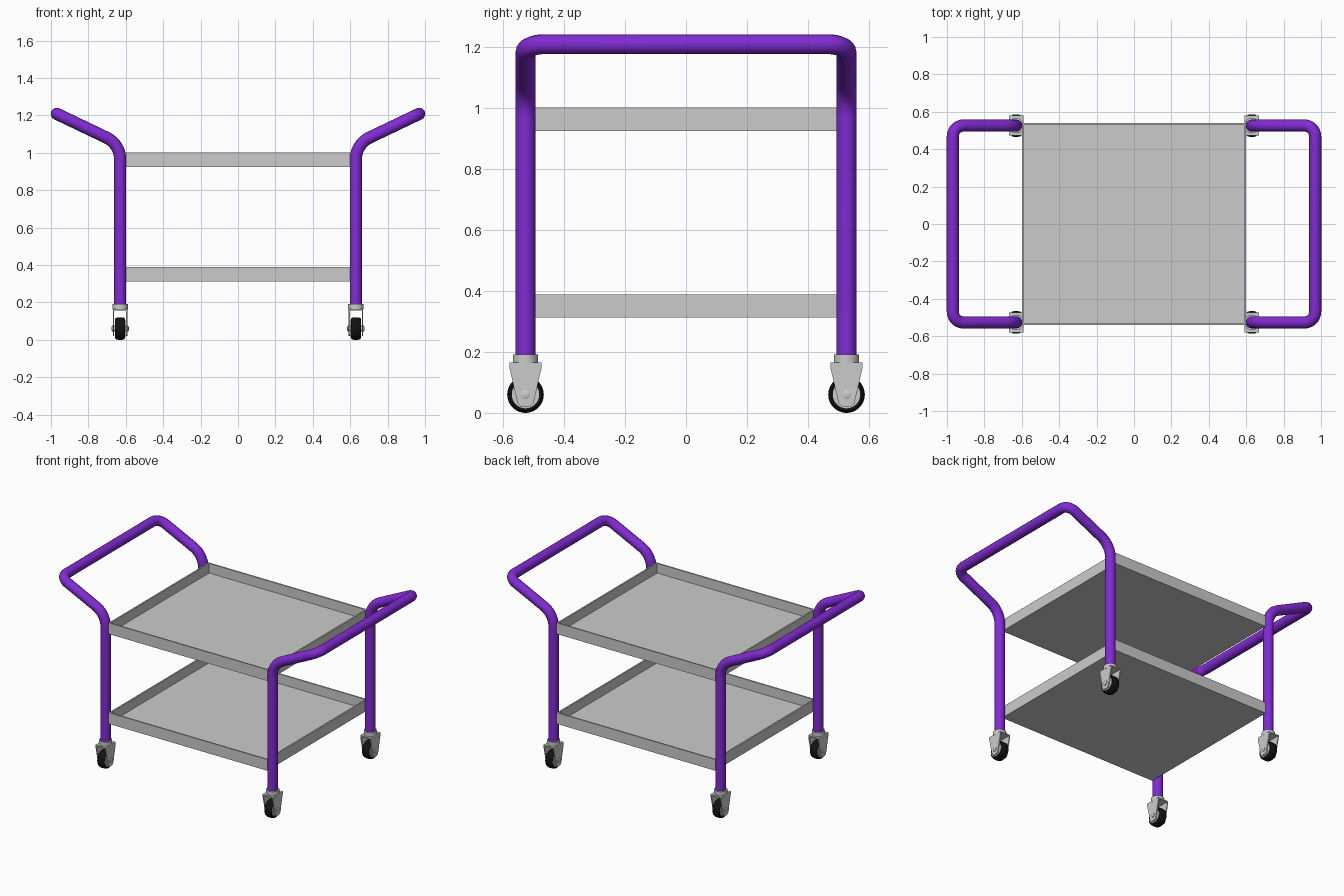
import bpy, bmesh, math
from mathutils import Vector

if "Cube" in bpy.data.objects:
    bpy.data.objects.remove(bpy.data.objects["Cube"])

TUBE_R, LEG_X, LEG_Y = 0.0325, 0.63, 0.526


def material(name, color):
    m = bpy.data.materials.new(name)
    m.diffuse_color = (*color, 1)
    m.use_nodes = True
    m.node_tree.nodes["Principled BSDF"].inputs["Base Color"].default_value = m.diffuse_color
    return m


purple = material("purple_paint", (0.22, 0.024, 0.65))
black = material("black_rubber", (0.006, 0.006, 0.006))


def finish(name, bm, mat=None, smooth=True):
    bmesh.ops.recalc_face_normals(bm, faces=bm.faces)
    mesh = bpy.data.meshes.new(name)
    bm.to_mesh(mesh)
    bm.free()
    if mat:
        mesh.materials.append(mat)
    obj = bpy.data.objects.new(name, mesh)
    bpy.context.collection.objects.link(obj)
    if smooth:
        smooth_edges(obj)
    return obj


def smooth_edges(obj):
    bpy.ops.object.select_all(action='DESELECT')
    obj.select_set(True)
    bpy.context.view_layer.objects.active = obj
    bpy.ops.object.shade_smooth_by_angle(angle=math.radians(35))


def fillet(points, radii, steps=10):
    """Round the inner corners of a polyline with true arcs."""
    pts = [Vector(p) for p in points]
    out = [pts[0]]
    for i in range(1, len(pts) - 1):
        c, r = pts[i], radii[i - 1]
        a, b = (pts[i - 1] - c).normalized(), (pts[i + 1] - c).normalized()
        half = a.angle(b) / 2
        centre = c + (a + b).normalized() * (r / math.sin(half))
        t = r / math.tan(half)
        u, v = c + a * t - centre, c + b * t - centre
        w = u.angle(v)
        for k in range(steps + 1):
            f = k / steps
            out.append(centre + (u * math.sin((1 - f) * w) + v * math.sin(f * w)) / math.sin(w))
    return out + [pts[-1]]


def tube(name, path, mat):
    cu = bpy.data.curves.new(name, 'CURVE')
    cu.dimensions = '3D'
    cu.bevel_depth = TUBE_R
    cu.bevel_resolution = 6
    cu.use_fill_caps = True
    sp = cu.splines.new('POLY')
    sp.points.add(len(path) - 1)
    for p, co in zip(sp.points, path):
        p.co = (*co, 1)
    cu.materials.append(mat)
    obj = bpy.data.objects.new(name, cu)
    bpy.context.collection.objects.link(obj)
    bpy.ops.object.select_all(action='DESELECT')
    obj.select_set(True)
    bpy.context.view_layer.objects.active = obj
    bpy.ops.object.convert(target='MESH')
    smooth_edges(bpy.context.object)


def lathe_x(name, profile, mat=None, segs=40):
    """Spin a closed (x, radius) profile around the x axis."""
    bm = bmesh.new()
    rings = [[bm.verts.new((x, r * math.cos(a), r * math.sin(a))) for x, r in profile]
             for a in (2 * math.pi * i / segs for i in range(segs))]
    n = len(profile)
    for i in range(segs):
        p, q = rings[i], rings[(i + 1) % segs]
        for j in range(n - 1):
            bm.faces.new((p[j], p[j + 1], q[j + 1], q[j]))
    for j in (0, n - 1):
        bm.faces.new([ring[j] for ring in rings])
    return finish(name, bm, mat)


# Bent tube frames: two legs and a handle on each end
for side, sx in (("left", -1), ("right", 1)):
    foot, knee, grip = (sx * LEG_X, 0.188), (sx * LEG_X, 1.046), (sx * 0.969, 1.208)
    path = [(x, -LEG_Y, z) for x, z in (foot, knee, grip)]
    path += [(x, LEG_Y, z) for x, z in (grip, knee, foot)]
    tube(side + "_leg_and_handle_frame", fillet(path, (0.13, 0.06, 0.06, 0.13)), purple)

# Shallow open trays
for name, z0, z1 in (("lower_tray", 0.312, 0.388), ("upper_tray", 0.924, 1.0)):
    bm = bmesh.new()
    bmesh.ops.create_cube(bm, size=1)
    for v in bm.verts:
        v.co = (v.co.x * 1.196, v.co.y * 1.078, z0 if v.co.z < 0 else z1)
    bm.normal_update()
    top = max(bm.faces, key=lambda f: f.calc_center_median().z)
    bmesh.ops.inset_region(bm, faces=[top], thickness=0.014)
    inner = bmesh.ops.extrude_discrete_faces(bm, faces=[top])["faces"][0]
    for v in inner.verts:
        v.co.z = z0 + 0.01
    finish(name, bm, smooth=False)

# Caster parts, built once around the axle
tyre = [(-0.024, 0.044), (-0.027, 0.052), (-0.022, 0.057), (-0.012, 0.06),
        (0.012, 0.06), (0.022, 0.057), (0.027, 0.052), (0.024, 0.044)]
wheel = lathe_x("caster_wheel", tyre, black)
hub = lathe_x("caster_hub", [(-0.028, 0.044), (-0.028, 0.045), (0.028, 0.045), (0.028, 0.044)])
axle = lathe_x("caster_axle", [(-0.046, 0.009), (-0.043, 0.015), (0.043, 0.015), (0.046, 0.009)], segs=20)

# Collar under the leg
bm = bmesh.new()
bmesh.ops.create_cone(bm, cap_ends=True, segments=32, radius1=0.041, radius2=0.041, depth=0.03)
bmesh.ops.translate(bm, verts=bm.verts, vec=(0, 0, 0.116))
collar = finish("caster_collar", bm)

# Fork: two tapered cheeks joined by a top plate
bm = bmesh.new()
cheek = [(-0.053, 0.105), (-0.053, 0.09), (-0.026, -0.028), (-0.016, -0.039),
         (0.016, -0.039), (0.026, -0.028), (0.053, 0.09), (0.053, 0.105)]
plate = [(-0.053, 0.097), (0.053, 0.097), (0.053, 0.105), (-0.053, 0.105)]
for outline, x0, x1 in ((cheek, -0.039, -0.032), (cheek, 0.032, 0.039), (plate, -0.032, 0.032)):
    face = bm.faces.new([bm.verts.new((x0, y, z)) for y, z in outline])
    ext = bmesh.ops.extrude_face_region(bm, geom=[face])["geom"]
    bmesh.ops.translate(bm, vec=(x1 - x0, 0, 0),
                        verts=[g for g in ext if isinstance(g, bmesh.types.BMVert)])
fork = finish("caster_fork", bm, smooth=False)

# One caster under each leg
spots = [(sx * LEG_X, sy * LEG_Y, 0.06) for sx in (-1, 1) for sy in (-1, 1)]
for part in (wheel, hub, axle, collar, fork):
    part.location = spots[0]
    for spot in spots[1:]:
        copy = part.copy()
        copy.location = spot
        bpy.context.collection.objects.link(copy)
